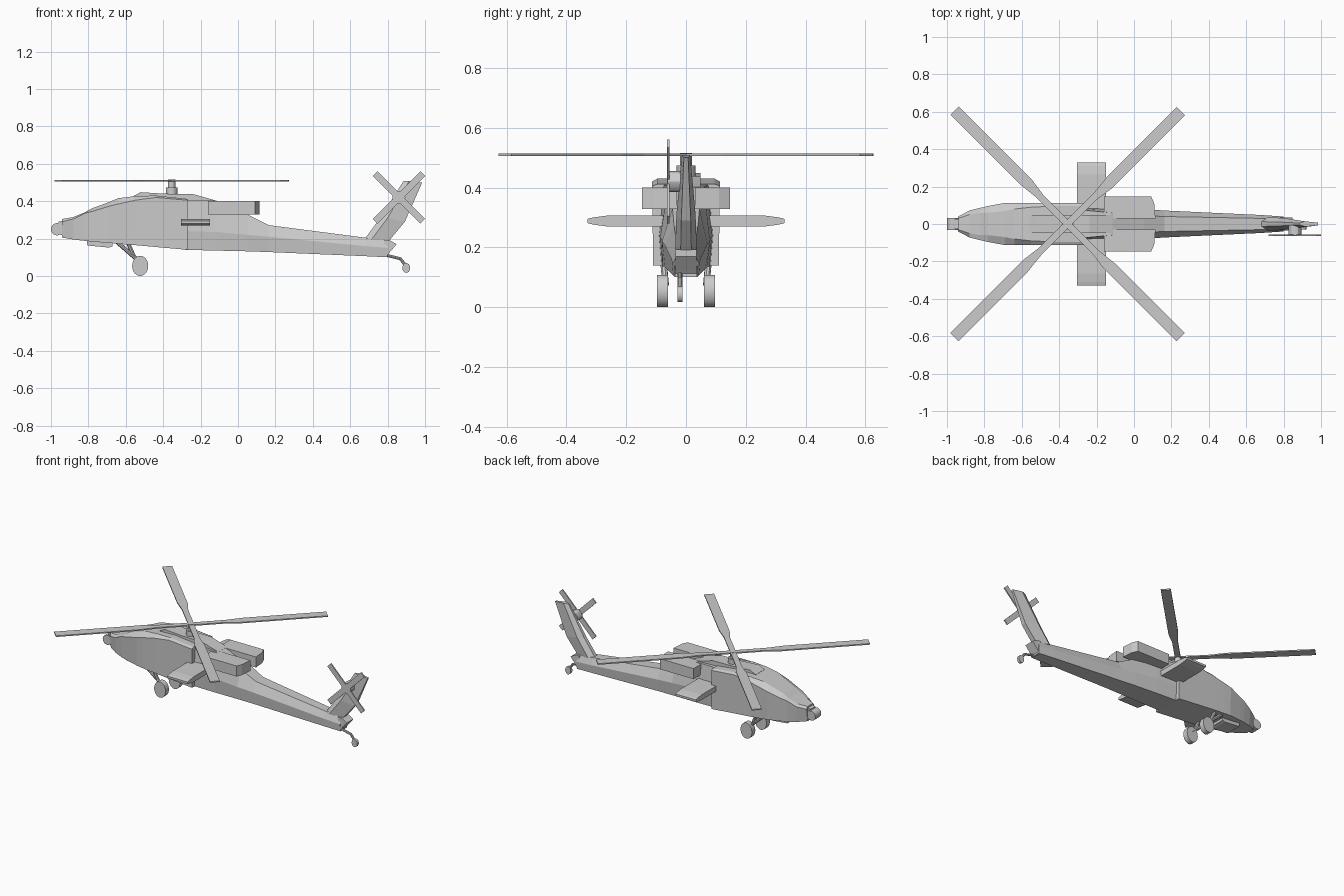
import bpy, bmesh, math
from mathutils import Vector

if "Cube" in bpy.data.objects:
    bpy.data.objects.remove(bpy.data.objects["Cube"])


def loft(name, rings, mirror=False):
    """Skin a list of equal-length closed rings, capped at both ends."""
    bm = bmesh.new()
    rs = [[bm.verts.new(p) for p in r] for r in rings]
    n = len(rs[0])
    for a, b in zip(rs, rs[1:]):
        for i in range(n):
            j = (i + 1) % n
            bm.faces.new((a[i], a[j], b[j], b[i]))
    bm.faces.new(rs[0])
    bm.faces.new(rs[-1])
    bmesh.ops.recalc_face_normals(bm, faces=bm.faces)
    me = bpy.data.meshes.new(name)
    bm.to_mesh(me)
    bm.free()
    ob = bpy.data.objects.new(name, me)
    bpy.context.collection.objects.link(ob)
    if mirror:
        m = ob.modifiers.new("mirror", 'MIRROR')
        m.use_axis = (False, True, False)
    return ob


def side_prism(name, profile, y0, y1, mirror=False):
    """Extrude an x-z profile along y."""
    return loft(name, [[(x, y, z) for x, z in profile] for y in (y0, y1)], mirror)


def plan_prism(name, plan, z0, z1, mirror=False):
    """Extrude an x-y plan along z."""
    return loft(name, [[(x, y, z) for x, y in plan] for z in (z0, z1)], mirror)


def rod(name, a, b, r, r2=None, n=8, mirror=False):
    """Round bar from a to b; r2 sets the vertical radius of an oval section."""
    a, b = Vector(a), Vector(b)
    d = (b - a).normalized()
    u = d.cross(Vector((0, 0, 1)))
    u = u.normalized() if u.length > 1e-4 else Vector((1, 0, 0))
    v = d.cross(u)
    ring = [u * math.cos(t) * r + v * math.sin(t) * (r2 or r)
            for t in (2 * math.pi * i / n for i in range(n))]
    ob = loft(name, [[c + p for p in ring] for c in (a, b)], mirror)
    if n > 8:
        bpy.context.view_layer.objects.active = ob
        ob.select_set(True)
        bpy.ops.object.shade_smooth_by_angle()
        ob.select_set(False)
    return ob


def hull_ring(x, zb, zm, zt, wb, wm, wt):
    """Hexagonal hull section: bottom, shoulder and top half widths."""
    return [(x, -wb, zb), (x, -wm, zm), (x, -wt, zt), (x, wt, zt), (x, wm, zm), (x, wb, zb)]


# Front fuselage with faceted canopy
loft("front_fuselage", [hull_ring(*s) for s in (
    (-0.94, .205, .29, .305, .030, .040, .030),
    (-0.88, .195, .305, .315, .060, .072, .050),
    (-0.82, .188, .335, .340, .080, .087, .060),
    (-0.78, .184, .345, .362, .088, .096, .060),
    (-0.69, .177, .373, .395, .105, .113, .070),
    (-0.64, .172, .385, .416, .108, .113, .080),
    (-0.55, .165, .405, .427, .110, .113, .090),
    (-0.44, .155, .420, .430, .110, .113, .095),
    (-0.27, .140, .405, .412, .110, .113, .095))])

# Rear fuselage and tail boom
loft("tail_boom", [hull_ring(*s) for s in (
    (-0.28, .140, .240, .408, .082, .090, .075),
    (-0.12, .136, .235, .403, .078, .086, .060),
    (0.05, .132, .220, .330, .070, .080, .045),
    (0.163, .128, .210, .272, .064, .072, .040),
    (0.68, .106, .160, .205, .043, .048, .030),
    (0.80, .100, .150, .190, .036, .040, .025))])
side_prism("tail_end", [(.79, .10), (.81, .125), (.848, .17), (.81, .192), (.78, .19)], -.035, .035)

# Vertical fin
loft("tail_fin", [[(x0, -w * .35, z0), (x0 + .3 * (x1 - x0), -w, z0), (x1, -w * .5, z1),
                   (x1, w * .5, z1), (x0 + .3 * (x1 - x0), w, z0), (x0, w * .35, z0)]
                  for x0, x1, z0, z1, w in ((.675, .805, .195, .185, .036),
                                            (.760, .892, .310, .290, .032),
                                            (.885, .985, .508, .500, .014))])

# Roof fairing and rotor mast
side_prism("roof_fairing", [(-.56, .41), (-.56, .427), (-.52, .448), (-.39, .440),
                            (-.237, .437), (-.115, .402), (-.115, .39)], -.048, .048)
rod("mast_base", (-.355, 0, .43), (-.355, 0, .473), .031, n=16)
rod("mast", (-.355, 0, .47), (-.355, 0, .515), .02, n=16)

# Main rotor: four blades with narrow roots
for k in range(4):
    blade = plan_prism(f"rotor_blade_{k + 1}",
                       [(0, -.018), (.20, -.018), (.30, -.032), (.855, -.032),
                        (.855, .030), (.33, .030), (.22, .018), (0, .018)], -.004, .004)
    blade.location = (-.355, 0, .509)
    blade.rotation_euler = (0, 0, math.radians(45 + 90 * k))

# Engine pods and stub wings
plan_prism("engine_pods", [(-.16, .03), (-.16, .147), (.092, .147), (.108, .11), (.115, .03)],
           .328, .40, True)
loft("stub_wings", [[(-.305, y, .288 - t), (-.305, y, .288 + t), (-.15, y, .288 + t), (-.15, y, .288 - t)]
                    for y, t in ((.06, .018), (.265, .018), (.31, .012), (.33, .007))], True)

# Nose sensor and belly turret
rod("nose_sensor", (-.967, -.032, .25), (-.967, .032, .25), .033, n=20)
side_prism("nose_mount", [(-.96, .225), (-.96, .29), (-.92, .30), (-.92, .21)], -.026, .026)
side_prism("belly_turret", [(-.81, .195), (-.805, .163), (-.69, .152), (-.67, .158), (-.67, .185)],
           -.055, .055)

# Main landing gear
rod("main_wheels", (-.523, .06, .054), (-.523, .097, .054), .043, .054, 24, True)
rod("front_gear_struts", (-.645, .078, .18), (-.525, .068, .075), .011, mirror=True)
rod("rear_gear_struts", (-.585, .078, .17), (-.555, .07, .10), .011, mirror=True)
rod("gear_axles", (-.525, .06, .07), (-.525, .085, .07), .012, mirror=True)

# Tail wheel
rod("tail_strut_upper", (.79, -.02, .112), (.87, -.02, .092), .008)
rod("tail_strut_lower", (.866, -.02, .095), (.90, -.02, .05), .008)
rod("tail_wheel", (.90, -.029, .043), (.90, -.011, .043), .021, .026, 20)

# Tail rotor
rod("tail_rotor_hub", (.86, -.062, .42), (.86, -.005, .42), .035, n=12)
for k in range(2):
    tb = side_prism(f"tail_rotor_blade_{k + 1}", [(-.18, -.018), (.18, -.018), (.18, .018), (-.18, .018)],
                    -.004, .004)
    tb.location = (.86, -.06, .42)
    tb.rotation_euler = (0, math.radians(45 + 90 * k), 0)
